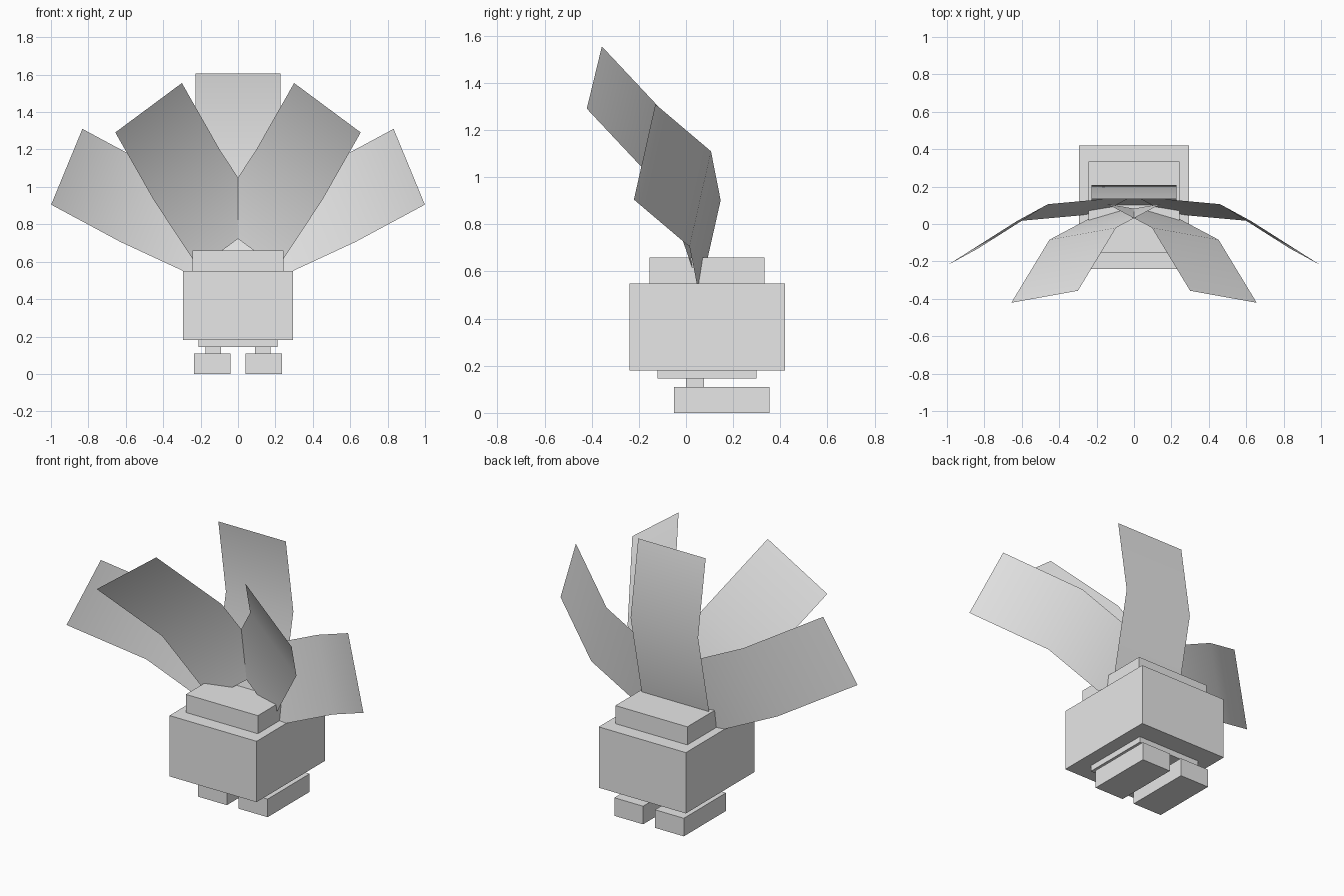
import bpy
import bmesh
from mathutils import Vector

cube = bpy.data.objects.get("Cube")
if cube:
    bpy.data.objects.remove(cube, do_unlink=True)

grey = bpy.data.materials.new("plain grey")
grey.use_nodes = True
grey.diffuse_color = (0.8, 0.8, 0.8, 1)
grey.node_tree.nodes["Principled BSDF"].inputs["Base Color"].default_value = (0.8, 0.8, 0.8, 1)


def add_object(name, bm, smooth=False):
    mesh = bpy.data.meshes.new(name)
    for face in bm.faces:
        face.smooth = smooth
    bm.to_mesh(mesh)
    bm.free()
    mesh.materials.append(grey)
    obj = bpy.data.objects.new(name, mesh)
    bpy.context.collection.objects.link(obj)
    return obj


def box(name, low, high):
    low, high = Vector(low), Vector(high)
    bm = bmesh.new()
    bmesh.ops.create_cube(bm, size=1)
    for v in bm.verts:
        v.co = (low + high) / 2 + v.co * (high - low)
    return add_object(name, bm)


def leaf(name, edge, across, side=1):
    """Bent sheet: an edge path swept along a constant width vector."""
    bm = bmesh.new()
    flip = Vector((side, 1, 1))
    rows = []
    for point in edge:
        p = Vector(point)
        rows.append([bm.verts.new(q * flip) for q in (p, p + Vector(across))])
    for (a, b), (c, d) in zip(rows, rows[1:]):
        bm.faces.new((a, b, d, c) if side > 0 else (c, d, b, a))
    return add_object(name, bm, smooth=True)


# Stacked body blocks
box("body", (-0.293, -0.24, 0.18), (0.293, 0.42, 0.55))
box("top_block", (-0.242, -0.155, 0.55), (0.242, 0.333, 0.66))
box("base_plate", (-0.21, -0.12, 0.145), (0.21, 0.3, 0.18))

# Back leaf, standing upright
leaf("back_leaf",
     [(-0.227, 0.098, 0.64), (-0.227, 0.208, 1.15), (-0.227, 0.135, 1.605)],
     (0.454, 0, 0))

# Mirrored feet, ankles and leaves
for label, s in (("left", 1), ("right", -1)):
    for part, x0, x1, y0, y1, z0, z1 in (
            ("foot", 0.04, 0.234, -0.05, 0.355, 0, 0.11),
            ("ankle", 0.09, 0.175, 0, 0.077, 0.11, 0.145)):
        xs = sorted((s * x0, s * x1))
        box(f"{label}_{part}", (xs[0], y0, z0), (xs[1], y1, z1))
    leaf(f"{label}_front_leaf",
         [(-0.145, 0.108, 0.83), (0.096, -0.02, 1.196), (0.3, -0.357, 1.555)],
         (0.356, -0.064, -0.264), s)
    leaf(f"{label}_outer_leaf",
         [(0.011, 0.147, 0.902), (0.46, 0.106, 1.11), (0.832, -0.13, 1.31)],
         (0.167, -0.091, -0.405), s)
